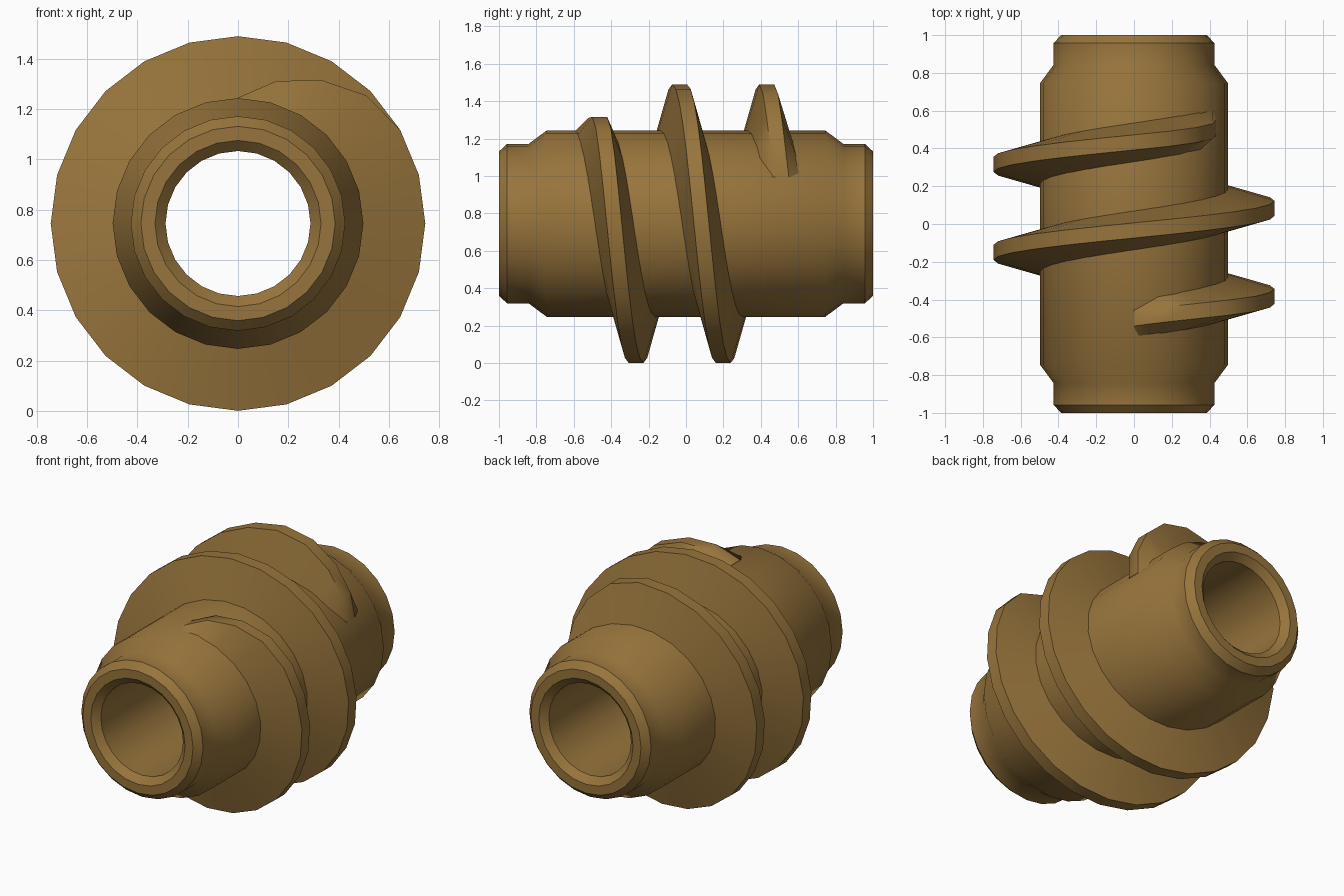
import bpy
import bmesh
from math import sin, cos, radians

if "Cube" in bpy.data.objects:
    bpy.data.objects.remove(bpy.data.objects["Cube"], do_unlink=True)

SIDES = 24
STEP = radians(360 / SIDES)
AXIS_Z = 0.745          # height of the horizontal axis
PITCH = 0.466           # thread advance per turn

bronze = bpy.data.materials.new("bronze")
bronze.use_nodes = True
bronze.diffuse_color = (0.31, 0.175, 0.045, 1)
bronze.node_tree.nodes["Principled BSDF"].inputs["Base Color"].default_value = bronze.diffuse_color


def sweep(name, sections, closed):
    """Skin (radius, y) sections placed one angular step apart around the y axis."""
    bm = bmesh.new()
    rings = []
    for i, section in enumerate(sections):
        s, c = sin(i * STEP), cos(i * STEP)
        rings.append([bm.verts.new((r * s, y, AXIS_Z + r * c)) for r, y in section])
    following = rings[1:] + (rings[:1] if closed else [])
    for a, b in zip(rings, following):
        for j in range(len(a)):
            k = (j + 1) % len(a)
            bm.faces.new((a[j], a[k], b[k], b[j]))
    if not closed:
        bm.faces.new(rings[0])
        bm.faces.new(rings[-1])
    bmesh.ops.recalc_face_normals(bm, faces=bm.faces)
    mesh = bpy.data.meshes.new(name)
    bm.to_mesh(mesh)
    bm.free()
    mesh.materials.append(bronze)
    obj = bpy.data.objects.new(name, mesh)
    bpy.context.collection.objects.link(obj)
    bpy.ops.object.select_all(action="DESELECT")
    obj.select_set(True)
    bpy.context.view_layer.objects.active = obj
    bpy.ops.object.shade_smooth_by_angle(angle=radians(40))
    return obj


# Hollow shaft: half profile from bore to shoulder, mirrored front to back
half = [(0.288, -0.96), (0.33, -1), (0.386, -1), (0.426, -0.957),
        (0.426, -0.842), (0.498, -0.745)]
profile = half + [(r, -y) for r, y in reversed(half)]
sweep("hollow_shaft", [profile] * SIDES, True)

# Worm thread: a tapered tooth section along a helix, fading out at both ends
FADE = [0, 0.35, 0.65, 0.9]
turns = 2 * SIDES + 4
sections = []
for i in range(turns + 1):
    end = min(i, turns - i)
    crest = 0.5 + 0.244 * (FADE[end] if end < len(FADE) else 1)
    y = -0.5 + PITCH * i / SIDES
    sections.append([(0.48, y - 0.107), (crest, y - 0.04),
                     (crest, y + 0.04), (0.48, y + 0.107)])
sweep("worm_thread", sections, False)
